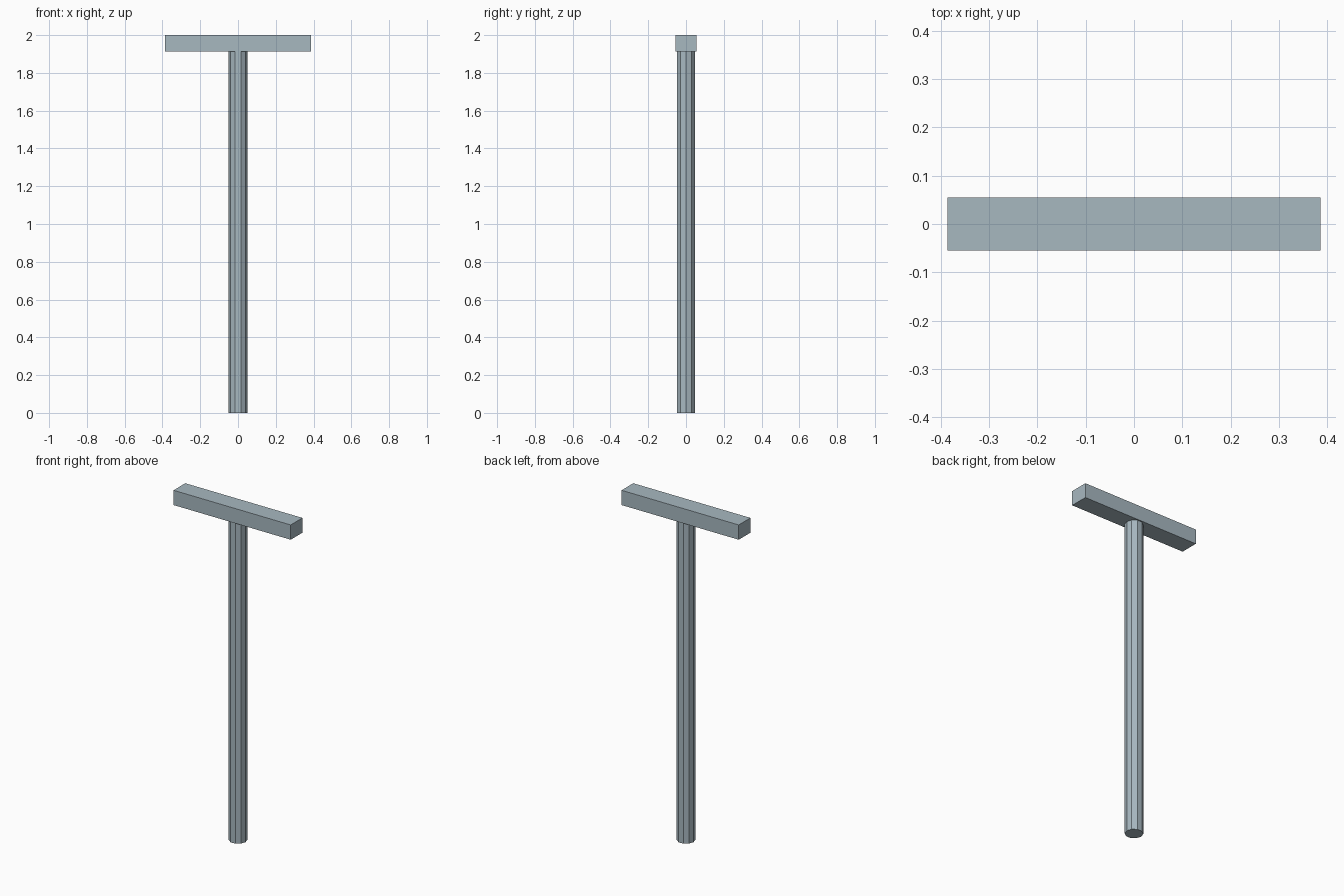
import bpy

if "Cube" in bpy.data.objects:
    bpy.data.objects.remove(bpy.data.objects["Cube"])

# One flat metal colour for everything
metal = bpy.data.materials.new("pale blue grey metal")
metal.diffuse_color = (0.39, 0.48, 0.53, 1.0)
metal.use_nodes = True
metal.node_tree.nodes["Principled BSDF"].inputs["Base Color"].default_value = metal.diffuse_color

POLE_TOP = 1.912
BAR = (0.772, 0.11, 2.0 - POLE_TOP)


def finish(name):
    obj = bpy.context.object
    obj.name = name
    bpy.ops.object.transform_apply(location=False, rotation=True, scale=True)
    obj.data.materials.append(metal)
    return obj


# Ten-sided pole, corners on the x axis
bpy.ops.mesh.primitive_cylinder_add(vertices=10, radius=0.05, depth=POLE_TOP,
                                    location=(0, 0, POLE_TOP / 2),
                                    rotation=(0, 0, 1.5707963))
finish("pole")

# Crossbar resting on the pole
bpy.ops.mesh.primitive_cube_add(size=1, location=(0, 0, POLE_TOP + BAR[2] / 2))
bpy.context.object.scale = BAR
finish("crossbar")
